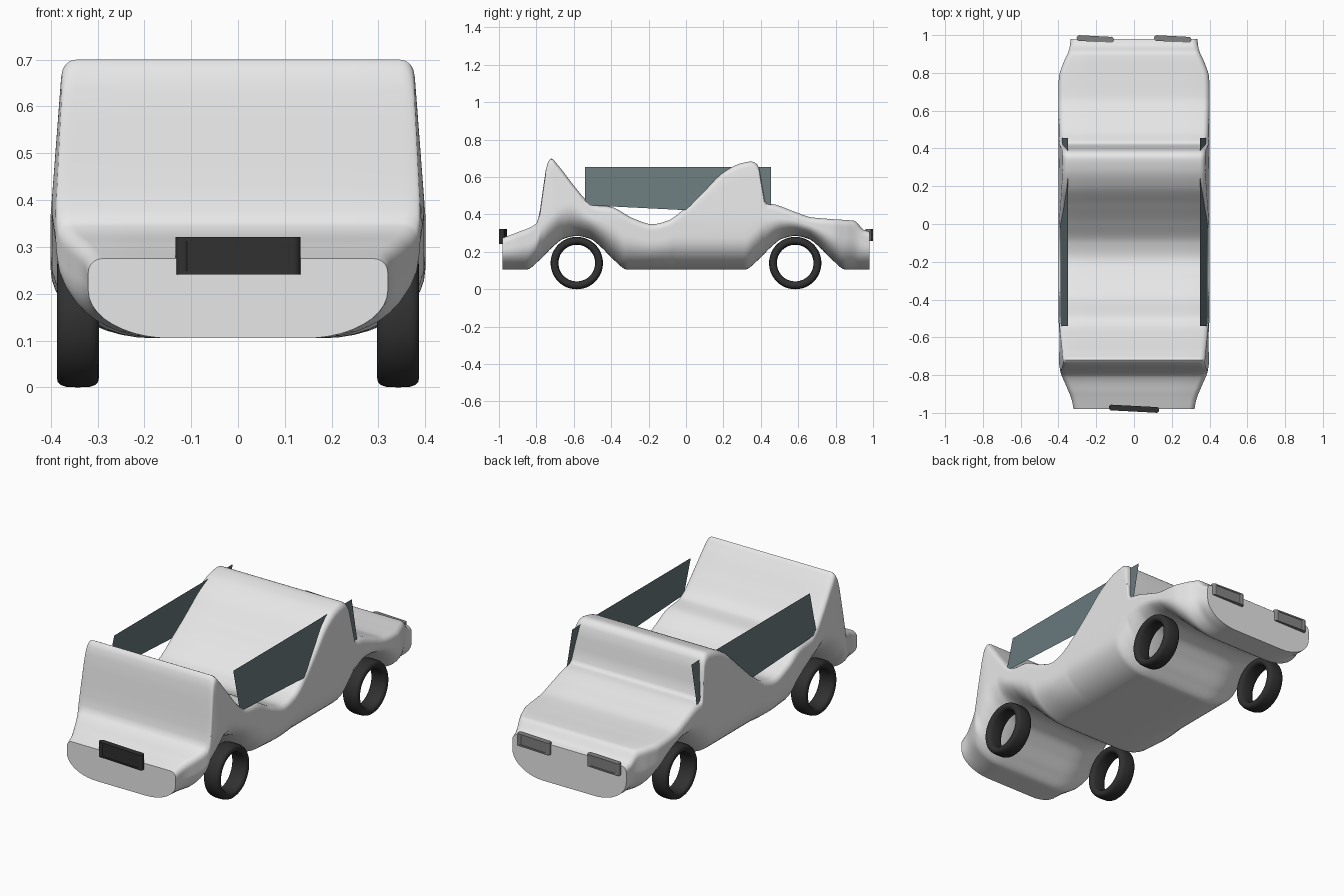
import bpy, bmesh, math
from mathutils import Matrix, Vector

if "Cube" in bpy.data.objects:
    bpy.data.objects.remove(bpy.data.objects["Cube"])


def material(name, r, g, b):
    m = bpy.data.materials.new(name)
    m.use_nodes = True
    m.diffuse_color = (r, g, b, 1)
    m.node_tree.nodes["Principled BSDF"].inputs["Base Color"].default_value = (r, g, b, 1)
    return m


paint = material("white paint", 0.8, 0.8, 0.8)
rubber = material("black rubber", 0.03, 0.03, 0.03)
glass = material("tinted glass", 0.14, 0.19, 0.2)
lamp_grey = material("lamp grey", 0.22, 0.22, 0.22)


def finish(name, bm, mat, smooth=True):
    mesh = bpy.data.meshes.new(name)
    bm.to_mesh(mesh)
    bm.free()
    mesh.materials.append(mat)
    ob = bpy.data.objects.new(name, mesh)
    bpy.context.collection.objects.link(ob)
    if smooth:
        bpy.ops.object.select_all(action="DESELECT")
        ob.select_set(True)
        bpy.context.view_layer.objects.active = ob
        bpy.ops.object.shade_smooth_by_angle(angle=math.radians(42))
    return ob


def curve(points):
    """Smooth function through the points that never overshoots them."""
    slopes = [(b[1] - a[1]) / (b[0] - a[0]) for a, b in zip(points, points[1:])]
    tangents = [slopes[0]]
    for s, t in zip(slopes, slopes[1:]):
        tangents.append(2 * s * t / (s + t) if s * t > 0 else 0)
    tangents.append(slopes[-1])

    def value(x):
        i = 0
        while i < len(slopes) - 1 and x > points[i + 1][0]:
            i += 1
        (xa, za), (xb, zb) = points[i], points[i + 1]
        h = xb - xa
        t = min(max((x - xa) / h, 0), 1)
        blend = t * t * (3 - 2 * t)
        return (za + (zb - za) * blend + h * t * (1 - t) ** 2 * tangents[i]
                - h * t * t * (1 - t) * tangents[i + 1])
    return value


# Body: side profiles and plan width, lofted along its length
END = 0.98
top = curve([(-.98, .275), (-.9, .305), (-.8, .352), (-.785, .4), (-.765, .535), (-.742, .67),
             (-.72, .7), (-.69, .67), (-.6, .555), (-.53, .475), (-.49, .452), (-.4, .44),
             (-.28, .378), (-.18, .348), (-.1, .366), (0, .437), (.1, .53), (.2, .625),
             (.29, .672), (.35, .683), (.385, .663), (.408, .55), (.425, .465), (.48, .452),
             (.58, .415), (.67, .385), (.78, .375), (.9, .366), (.95, .318), (.98, .308)])
arch = [(-.27, 0), (-.2, .05), (-.13, .12), (-.07, .165), (0, .18), (.07, .165), (.13, .12),
        (.2, .05), (.27, 0)]
FLOOR, AXLE = 0.105, 0.584
arch_rise = curve([(-END, 0)] + [(y - AXLE, z) for y, z in arch]
                  + [(y + AXLE, z) for y, z in arch] + [(END, 0)])
width = curve([(-.98, .32), (-.93, .33), (-.85, .362), (-.78, .39), (-.7, .4), (0, .4),
               (.72, .4), (.78, .397), (.85, .375), (.93, .342), (.98, .335)])


def half_section(y):
    zt, zb, w = top(y), FLOOR + arch_rise(y), width(y)
    rx, rz, r = 0.55 * w, min(0.17, 0.6 * (zt - zb)), 0.03
    pts = [((w - rx) * i / 3, zb) for i in range(3)]
    for i in range(11):
        a = math.pi / 2 * i / 10
        pts.append((w - rx + rx * math.sin(a), zb + rz * (1 - math.cos(a))))
    low, high = zb + rz, zt - r
    pts += [(w, low + (high - low) * i / 6) for i in range(1, 7)]
    for i in range(1, 6):
        a = math.pi / 2 * i / 5
        pts.append((w - r + r * math.cos(a), high + r * math.sin(a)))
    pts += [((w - r) * (1 - i / 3), zt) for i in range(1, 4)]
    return [(x * (1 - 0.19 * max(0, z - 0.37)), z) for x, z in pts]


bm = bmesh.new()
rings = []
STATIONS = 196
for k in range(STATIONS + 1):
    y = -END + 2 * END * k / STATIONS
    half = half_section(y)
    loop = half + [(-x, z) for x, z in half[-2:0:-1]]
    rings.append([bm.verts.new((x, y, z)) for x, z in loop])
for a, b in zip(rings, rings[1:]):
    for i in range(len(a)):
        j = (i + 1) % len(a)
        bm.faces.new((a[i], a[j], b[j], b[i]))
bm.faces.new(rings[0])
bm.faces.new(rings[-1])
bmesh.ops.recalc_face_normals(bm, faces=bm.faces)
finish("body", bm, paint)

# Tyres: open rings turned about the axle
RADIUS, THICK, HALF_W = 0.14, 0.042, 0.045


def tyre(name, x, y):
    bm = bmesh.new()
    profile = []
    for i in range(16):
        c, s = math.cos(math.tau * i / 16), math.sin(math.tau * i / 16)
        px = math.copysign(abs(c) ** 0.6, c) * HALF_W
        pr = RADIUS - THICK / 2 + math.copysign(abs(s) ** 0.8, s) * THICK / 2
        profile.append((px, pr))
    n = 48
    rows = [[bm.verts.new((x + px, y + pr * math.cos(math.tau * k / n),
                           RADIUS + pr * math.sin(math.tau * k / n))) for px, pr in profile]
            for k in range(n)]
    for k in range(n):
        a, b = rows[k], rows[(k + 1) % n]
        for i in range(16):
            j = (i + 1) % 16
            bm.faces.new((a[i], a[j], b[j], b[i]))
    bmesh.ops.recalc_face_normals(bm, faces=bm.faces)
    finish(name, bm, rubber)


for side, sx in (("left", 1), ("right", -1)):
    for end, sy in (("front", -1), ("rear", 1)):
        tyre(f"{end}_{side}_tyre", sx * 0.342, sy * AXLE)

# Side windows: thin panes leaning inwards
for side, sx in (("left", 1), ("right", -1)):
    bm = bmesh.new()
    corners = [(.39, -.54, .45), (.39, .455, .4), (.35, .455, .655), (.35, -.54, .655)]
    verts = [bm.verts.new((sx * x, y, z)) for x, y, z in corners]
    bm.faces.new(verts if sx > 0 else verts[::-1])
    finish(f"{side}_window", bm, glass, smooth=False)


# Grille and lamps: a panel between two rounded posts, with slim rails
def framed_panel(name, centre, length, height, mat):
    bm = bmesh.new()

    def block(pos, size):
        bmesh.ops.create_cube(bm, size=1, matrix=Matrix.Translation(pos)
                              @ Matrix.Diagonal((*size, 1)))

    block((0, 0, 0), (length - 0.03, 0.024, height - 0.008))
    for s in (-1, 1):
        block((0, 0, s * (height / 2 - 0.004)), (length - 0.03, 0.03, 0.008))
        bmesh.ops.create_cone(bm, cap_ends=True, segments=12, radius1=0.016, radius2=0.016,
                              depth=height,
                              matrix=Matrix.Translation((s * (length / 2 - 0.016), 0, 0)))
    bmesh.ops.transform(bm, verts=bm.verts, matrix=Matrix.Translation(Vector(centre))
                        @ Matrix.Rotation(math.radians(-3), 4, "Z"))
    finish(name, bm, mat)


framed_panel("front_grille", (0, -0.978, 0.281), 0.268, 0.08, rubber)
for side, sx in (("left", 1), ("right", -1)):
    framed_panel(f"{side}_rear_lamp", (sx * 0.205, 0.98, 0.289), 0.198, 0.064, lamp_grey)
